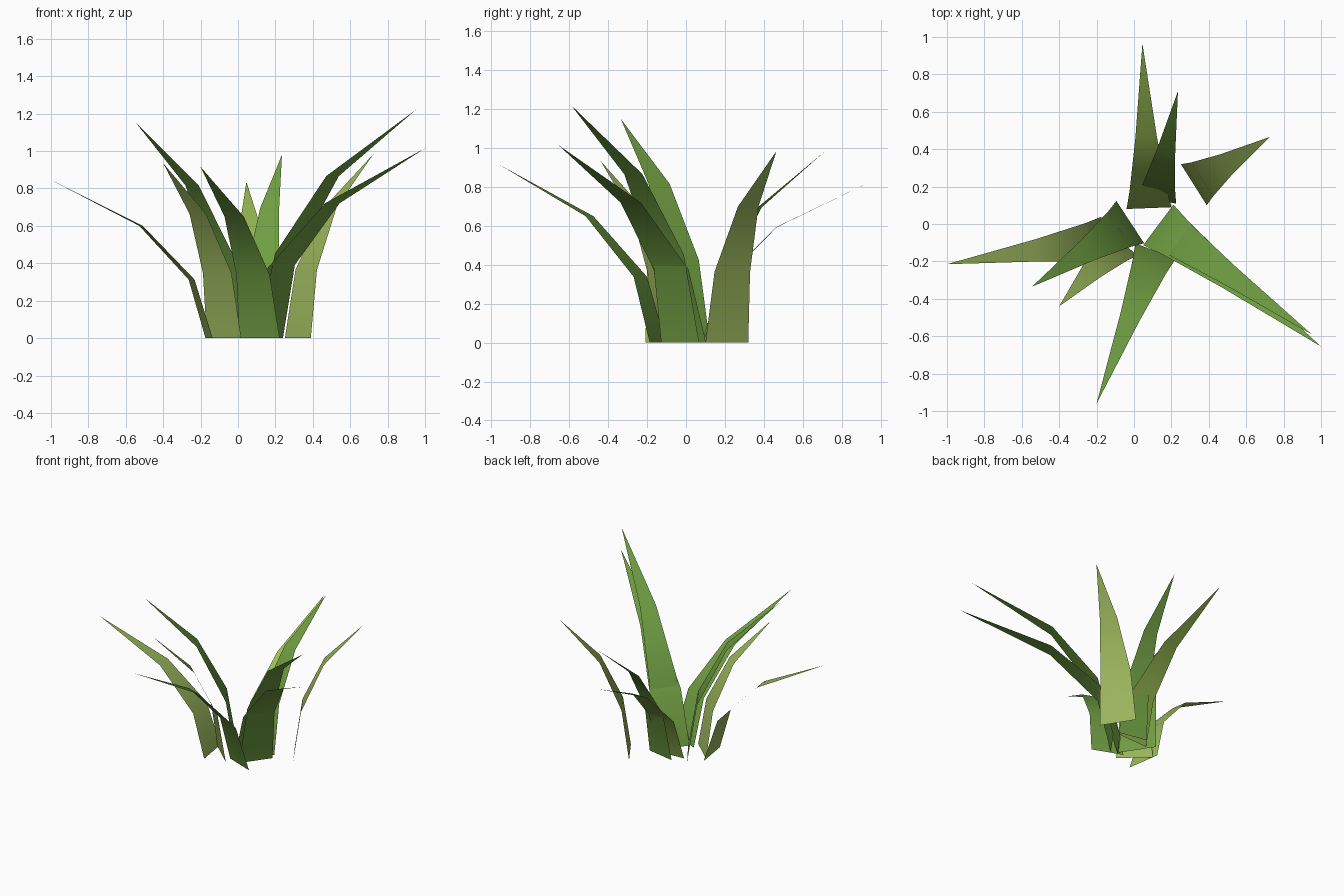
import bpy
from mathutils import Vector

if "Cube" in bpy.data.objects:
    bpy.data.objects.remove(bpy.data.objects["Cube"])


def material(name, color):
    m = bpy.data.materials.new(name)
    m.diffuse_color = color
    m.use_nodes = True
    m.node_tree.nodes["Principled BSDF"].inputs["Base Color"].default_value = m.diffuse_color
    return m


green = material("leaf_green", (0.16, 0.34, 0.055, 1))
olive = material("leaf_olive", (0.33, 0.47, 0.11, 1))
lime = material("leaf_lime", (0.33, 0.52, 0.09, 1))

# Shared blade profile: (height, outward reach, width) as fractions
PROFILE = [(0, 0, 1), (0.37, 0.11, 0.83), (0.71, 0.43, 0.48)]


def blade(name, base, tip, width, mat):
    """Flat blade arching from a ground point to a single tip vertex."""
    start = Vector((base[0], base[1], 0))
    reach = Vector((tip[0], tip[1], 0)) - start
    side = reach.normalized().cross(Vector((0, 0, 1))) * width / 2
    verts = []
    for h, r, w in PROFILE:
        mid = start + reach * r + Vector((0, 0, tip[2] * h))
        verts += [mid - side * w, mid + side * w]
    verts.append(Vector(tip))
    mesh = bpy.data.meshes.new(name)
    mesh.from_pydata(verts, [], [(0, 2, 3, 1), (2, 4, 5, 3), (4, 6, 5)])
    mesh.shade_smooth()
    mesh.materials.append(mat)
    obj = bpy.data.objects.new(name, mesh)
    bpy.context.collection.objects.link(obj)


# Tuft of blades: base centre, tip, base width, colour
blade("back_blade", (0.08, 0.085), (0.045, 0.965, 0.835), 0.24, lime)
blade("back_inner_blade", (0.12, 0.13), (0.235, 0.71, 0.98), 0.215, green)
blade("back_right_blade", (0.32, 0.21), (0.725, 0.465, 0.985), 0.26, olive)
blade("right_low_blade", (0.13, -0.005), (1.0, -0.655, 1.015), 0.27, green)
blade("right_tall_blade", (0.17, -0.03), (0.95, -0.59, 1.22), 0.24, green)
blade("front_blade", (0.115, -0.145), (-0.20, -0.96, 0.915), 0.23, green)
blade("front_left_blade", (-0.075, -0.085), (-0.40, -0.44, 0.935), 0.25, olive)
blade("left_tall_blade", (-0.02, 0.01), (-0.545, -0.335, 1.15), 0.27, green)
blade("left_low_blade", (-0.155, -0.085), (-1.0, -0.215, 0.845), 0.25, olive)
